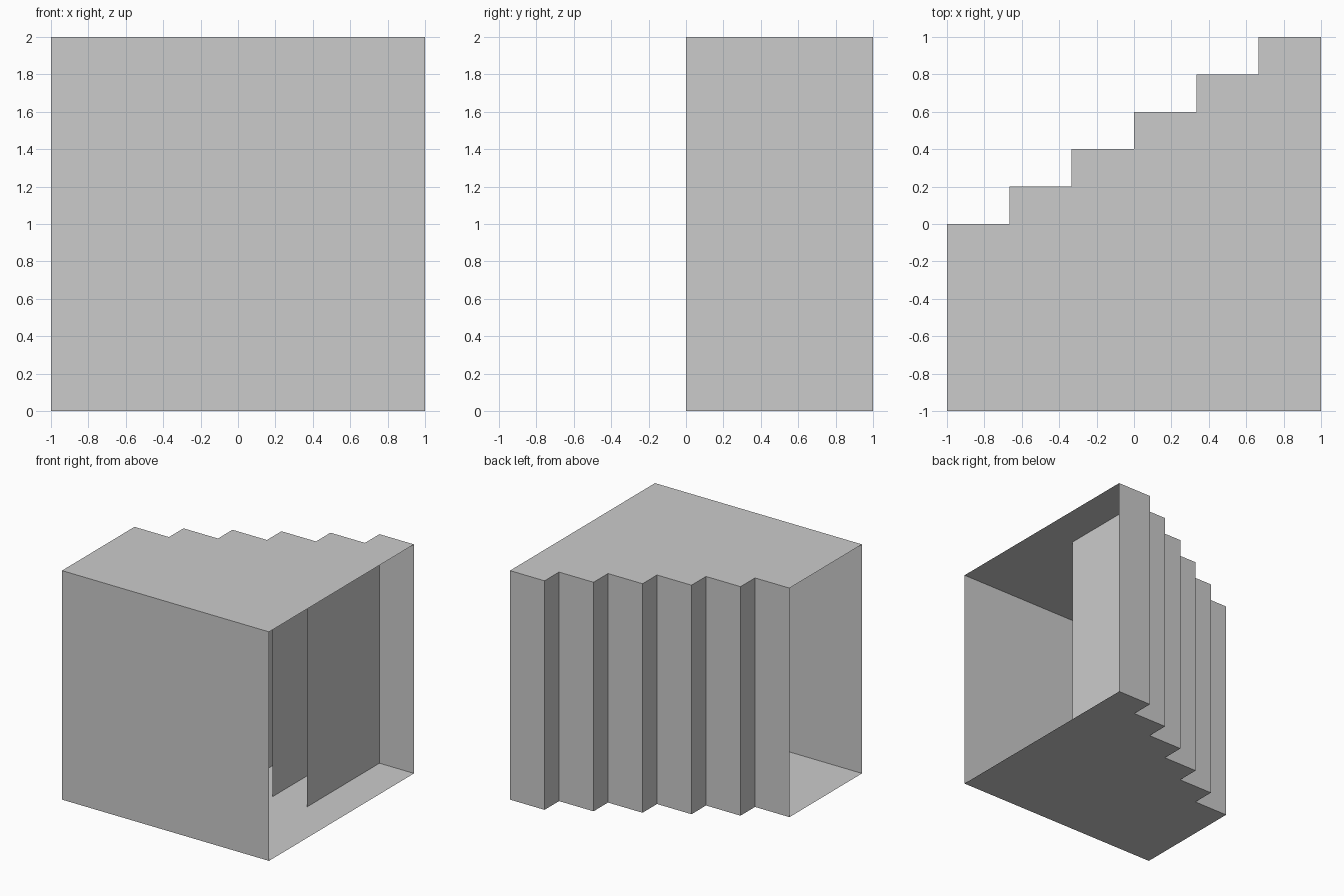
import bpy

if "Cube" in bpy.data.objects:
    bpy.data.objects.remove(bpy.data.objects["Cube"])

HEIGHT = 2.0
STEPS = 6
RUN = 2.0 / STEPS      # width of one step along x
RISE = 0.2             # setback of one step along y


def sheet(name, polygons):
    """Object made of flat polygons, each a list of 3D points."""
    verts, faces = [], []
    for poly in polygons:
        faces.append(range(len(verts), len(verts) + len(poly)))
        verts += poly
    mesh = bpy.data.meshes.new(name)
    mesh.from_pydata(verts, [], [list(f) for f in faces])
    mesh.update()
    obj = bpy.data.objects.new(name, mesh)
    bpy.context.collection.objects.link(obj)
    return obj


def wall(a, b):
    """Upright full-height panel over the plan segment a-b."""
    return [(*a, 0), (*b, 0), (*b, HEIGHT), (*a, HEIGHT)]


# Stepped plan outline, counter-clockwise
outline = [(-1, -1), (1, -1)]
for i in reversed(range(STEPS)):
    x, y = -1 + i * RUN, i * RISE
    outline += [(x + RUN, y), (x, y)]

# Roof and floor
sheet("roof", [[(x, y, HEIGHT) for x, y in outline]])
sheet("floor", [[(x, y, 0) for x, y in reversed(outline)]])

# Front wall; both ends stay open
sheet("front_wall", [wall((-1, -1), (1, -1))])

# Back panels, one per step
sheet("back_panels", [wall((-1 + (i + 1) * RUN, i * RISE), (-1 + i * RUN, i * RISE))
                      for i in range(STEPS)])

# Side fins: each runs from y = 0 out to its back panel
sheet("side_fins", [wall((-1 + i * RUN, i * RISE), (-1 + i * RUN, 0))
                    for i in range(1, STEPS)])
